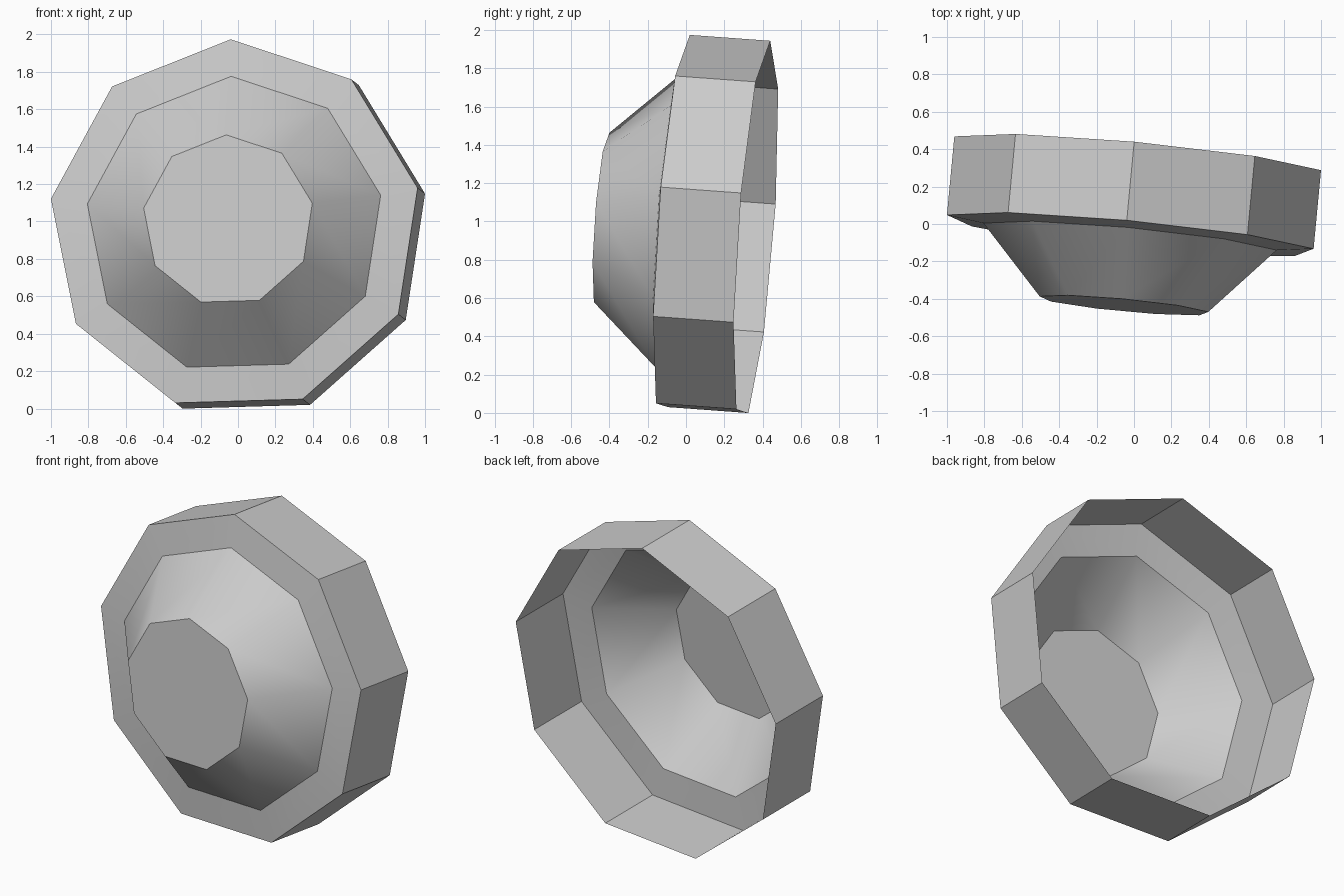
import bpy, bmesh, math
from mathutils import Vector

if "Cube" in bpy.data.objects:
    bpy.data.objects.remove(bpy.data.objects["Cube"], do_unlink=True)

# One plain grey for the whole shell
grey = bpy.data.materials.new("light_grey")
grey.use_nodes = True
colour = (0.6, 0.6, 0.6, 1)
grey.diffuse_color = colour
grey.node_tree.nodes["Principled BSDF"].inputs["Base Color"].default_value = colour

# Tilted frame: axis points backwards, ring lies in right/up
SIDES = 9
TURN = math.radians(91.3)
centre = Vector((-0.016, -0.055, 0.977))
axis = Vector((0.0943, 1, -0.073)).normalized()
right = (Vector((1, 0, 0)) - axis * axis.x).normalized()
up = right.cross(axis)

# Profile (radius, depth) from the open back edge to the front cap
profile = [(1.0, 0.423), (1.0, 0.0), (0.8, -0.023), (0.46, -0.382)]


def ring(bm, radius, depth):
    verts = []
    for i in range(SIDES):
        a = TURN + math.tau * i / SIDES
        offset = right * math.cos(a) + up * math.sin(a)
        verts.append(bm.verts.new(centre + offset * radius + axis * depth))
    return verts


# Rim wall, flange and cone as a single thin open shell, closed by a flat cap
bm = bmesh.new()
rings = [ring(bm, r, d) for r, d in profile]
for back, front in zip(rings, rings[1:]):
    for i in range(SIDES):
        j = (i + 1) % SIDES
        bm.faces.new((back[i], back[j], front[j], front[i]))
bm.faces.new(rings[-1])

mesh = bpy.data.meshes.new("dish_shell")
bm.to_mesh(mesh)
bm.free()
mesh.materials.append(grey)
dish = bpy.data.objects.new("dish_shell", mesh)
bpy.context.collection.objects.link(dish)

# Smooth cone, crisp rim and cap
bpy.ops.object.select_all(action="DESELECT")
dish.select_set(True)
bpy.context.view_layer.objects.active = dish
bpy.ops.object.shade_smooth_by_angle(angle=math.radians(30))
